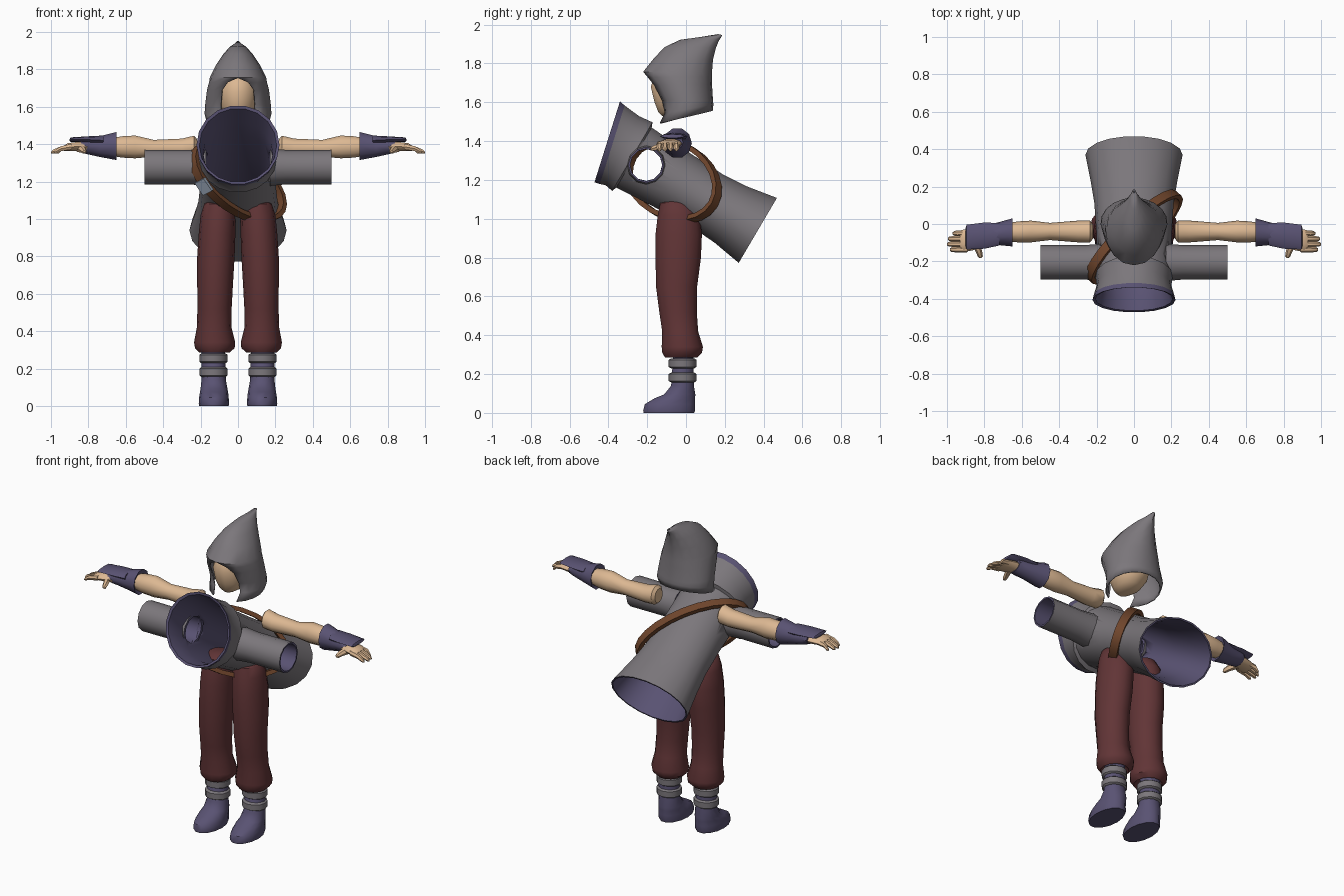
import bpy, bmesh, math
from mathutils import Vector as V

if "Cube" in bpy.data.objects:
    bpy.data.objects.remove(bpy.data.objects["Cube"])

def material(name, rgb):
    m = bpy.data.materials.new(name)
    m.diffuse_color = (*rgb, 1)
    m.use_nodes = True
    m.node_tree.nodes["Principled BSDF"].inputs["Base Color"].default_value = m.diffuse_color
    return m

GREY = material("grey_cloth", (0.2, 0.185, 0.2))
PURPLE = material("purple_cloth", (0.1, 0.085, 0.17))
RED = material("dark_red", (0.12, 0.035, 0.037))
BROWN = material("leather", (0.16, 0.06, 0.025))
SKIN = material("skin", (0.72, 0.48, 0.29))
STEEL = material("steel", (0.35, 0.42, 0.52))
X, Y, Z = V((1, 0, 0)), V((0, 1, 0)), V((0, 0, 1))

def ell(c, u, v, n):
    """Elliptical ring of points about c."""
    return [V(c) + u * math.cos(2 * math.pi * i / n) + v * math.sin(2 * math.pi * i / n)
            for i in range(n)]

def loft(name, rings, mats, wrap=False, caps=True, closed=True, mirror=False,
         inner_from=None, angle=40):
    """Skin a list of rings; wrap joins last to first, inner_from switches to mats[1]."""
    bm = bmesh.new()
    vs = [[bm.verts.new(p) for p in r] for r in rings]
    n, m = len(rings[0]), len(rings)
    for i in range(m if wrap else m - 1):
        a, b = vs[i], vs[(i + 1) % m]
        for j in range(n if closed else n - 1):
            k = (j + 1) % n
            f = bm.faces.new((a[j], a[k], b[k], b[j]))
            f.material_index = int(inner_from is not None and i >= inner_from)
    if caps and not wrap:
        bm.faces.new(vs[0])
        bm.faces.new(vs[-1])
    bmesh.ops.remove_doubles(bm, verts=bm.verts, dist=0.0005)
    bmesh.ops.recalc_face_normals(bm, faces=bm.faces)
    me = bpy.data.meshes.new(name)
    bm.to_mesh(me)
    bm.free()
    for mt in mats:
        me.materials.append(mt)
    ob = bpy.data.objects.new(name, me)
    bpy.context.collection.objects.link(ob)
    bpy.ops.object.select_all(action='DESELECT')
    ob.select_set(True)
    bpy.context.view_layer.objects.active = ob
    bpy.ops.object.shade_smooth_by_angle(angle=math.radians(angle))
    if mirror:
        ob.modifiers.new("mirror", 'MIRROR')
    return ob

def limb_x(name, rows, mat, n=10):
    """Mirrored limb along x; rows are x, y, z, y radius, z radius."""
    return loft(name, [ell((x, y, z), Y * ry, Z * rz, n) for x, y, z, ry, rz in rows],
                [mat], mirror=True)

def limb_z(name, rows, mat, n=12):
    """Mirrored limb along z; rows are z, x min, x max, y min, y max."""
    return loft(name, [ell(((a + b) / 2, (c + d) / 2, z), X * ((b - a) / 2), Y * ((d - c) / 2), n)
                       for z, a, b, c, d in rows], [mat], mirror=True)

# Tunic: tilted hollow tube, s runs along its axis from hem to collar
HEM, AX, UP = V((0, 0.37, 0.94)), V((0, -0.862, 0.507)), V((0, 0.507, 0.862))

def tunic_ring(s, rx, rt, tilt=0.0):
    return ell(HEM + AX * s, X * rx, UP * rt + AX * (tilt * rt), 18)

outer = [(0, .26, .197), (.16, .232, .17), (.3, .212, .16), (.5, .2, .168), (.68, .2, .178),
         (.74, .2, .182), (.75, .207, .208), (.81, .2, .2, .08), (.87, .215, .21, .23),
         (.9, .222, .216, .23)]
inner = [(.895, .207, .202, .23), (.81, .186, .186, .08), (.72, .188, .17), (.5, .188, .156),
         (.3, .2, .148), (.16, .22, .158), (0, .25, .187)]
tunic = loft("tunic", [tunic_ring(*r) for r in outer + inner], [GREY, PURPLE],
             wrap=True, inner_from=8)

# Arm holes through the tunic
SY, SZ = -0.205, 1.277
cutter = loft("armhole_cutter", [ell((x, SY, SZ), Y * .082, Z * .082, 12) for x in (-.6, .6)],
              [PURPLE])
cutter.hide_render = True
mod = tunic.modifiers.new("armholes", 'BOOLEAN')
mod.object, mod.operation, mod.solver = cutter, 'DIFFERENCE', 'EXACT'
bpy.context.view_layer.objects.active = tunic
bpy.ops.object.modifier_apply(modifier="armholes")
bpy.data.objects.remove(cutter)

# Empty sleeves
loft("sleeve", [ell((x, SY, SZ), Y * r, Z * r, 12) for x, r in
                ((.17, .1), (.26, .092), (.5, .093), (.5, .083), (.26, .082), (.17, .082))],
     [GREY, PURPLE], wrap=True, inner_from=2, mirror=True)

# Diagonal belt around the tunic
def belt_point(a):
    x, t = 0.236 * math.cos(a), 0.19 * math.sin(a)
    return HEM + AX * (0.51 - 1.03 * x) + X * x + UP * t

WIDE = (AX + X).normalized()
belt = []
for i in range(24):
    a = 2 * math.pi * i / 24
    out = (X * math.cos(a) + UP * math.sin(a))
    out = (out - WIDE * out.dot(WIDE)).normalized()
    p = belt_point(a)
    belt.append([p + WIDE * w + out * o for w, o in
                 ((-.025, -.014), (.025, -.014), (.025, .012), (-.025, .012))])
loft("belt", belt, [BROWN], wrap=True)

# Belt buckle: flat frame lying on the belt
a = math.radians(222)
out = X * math.cos(a) + UP * math.sin(a)
out = (out - WIDE * out.dot(WIDE)).normalized()
side = out.cross(WIDE)
c = belt_point(a) + out * 0.012
loft("buckle", [[c + out * o + side * (h * .04) + WIDE * (k * .034)
                 for h, k in ((-1, -1), (1, -1), (1, 1), (-1, 1))] for o in (-.008, .012)], [STEEL])

# Hood: rows are z, y front, y back, half width, half opening, lift at the back
hood = []
for z, yf, yb, hw, op, lift in (
        (1.487, -.15, .135, .165, .08, .07), (1.54, -.125, .137, .175, .09, .05),
        (1.61, -.14, .135, .172, .09, 0), (1.69, -.185, .13, .162, .084, 0),
        (1.73, -.205, .13, .153, .055, 0), (1.755, -.217, .13, .147, 0, 0),
        (1.82, -.165, .135, .115, 0, 0), (1.88, -.11, .15, .075, 0, 0),
        (1.918, -.03, .165, .04, 0, 0), (1.933, .08, .175, .018, 0, 0),
        (1.947, .165, .182, .004, 0, 0)):
    t0 = math.asin(op / hw)
    row = []
    for i in range(17):
        t = t0 + (2 * math.pi - 2 * t0) * i / 16
        row.append(V((hw * math.sin(t), (yf + yb) / 2 - (yb - yf) / 2 * math.cos(t),
                      z + lift * (1 - math.cos(t)) / 2)))
    hood.append(row)
h = loft("hood", hood, [GREY], caps=False, closed=False)
sol = h.modifiers.new("thickness", 'SOLIDIFY')
sol.thickness, sol.offset = 0.008, 0

# Head inside the hood
loft("head", [ell((0, y, z), X * rx, Y * ry, 14) for z, y, rx, ry in
              ((1.53, -.08, .035, .045), (1.55, -.06, .07, .085), (1.6, -.045, .1, .12),
               (1.68, -.04, .11, .145), (1.75, -.03, .1, .13), (1.8, -.02, .06, .08))], [SKIN])

# Bare arms
limb_x("arm", [(.22, -.04, 1.385, .04, .045), (.235, -.04, 1.388, .058, .06),
               (.3, -.04, 1.378, .058, .054), (.45, -.04, 1.378, .046, .047),
               (.55, -.04, 1.385, .058, .064), (.62, -.042, 1.385, .056, .06),
               (.7, -.045, 1.385, .045, .045)], SKIN)
# Bracers with a plate over the back of the hand
limb_x("bracer", [(.665, -.045, 1.39, .05, .05), (.65, -.045, 1.39, .075, .079),
                  (.74, -.053, 1.387, .058, .058), (.81, -.063, 1.391, .056, .046),
                  (.84, -.068, 1.393, .054, .038)], PURPLE)
limb_x("hand_guard", [(.72, -.055, 1.42, .06, .026), (.8, -.062, 1.424, .07, .018),
                      (.895, -.07, 1.424, .066, .012), (.9, -.07, 1.422, .05, .006)], PURPLE, 8)
# Hands and fingers
limb_x("hand", [(.8, -.07, 1.385, .045, .028), (.86, -.08, 1.387, .06, .026),
                (.91, -.09, 1.384, .06, .022), (.93, -.09, 1.378, .055, .015)], SKIN)
for i in range(4):
    y = -.137 + i * .029
    tip = (.985, 1.0, .995, .97)[i]
    limb_x("finger", [(.89, y, 1.386, .014, .017), (.945, y, 1.376, .015, .015),
                      (tip - .01, y, 1.36, .013, .012), (tip, y, 1.354, .006, .006)], SKIN, 6)
loft("thumb", [ell(p, X * r, Z * r, 6) for p, r in
               (((.85, -.1, 1.38), .024), ((.83, -.145, 1.37), .018),
                ((.822, -.172, 1.362), .014), ((.822, -.182, 1.36), .006))], [SKIN], mirror=True)

# Baggy trousers
limb_z("trouser_leg", [(.32, .075, .195, -.075, .045), (.285, .045, .205, -.11, .06),
                       (.31, .018, .23, -.125, .085), (.34, .015, .235, -.128, .09),
                       (.42, .035, .22, -.125, .065), (.52, .034, .217, -.14, .058),
                       (.65, .027, .218, -.157, .06), (.8, .018, .218, -.16, .08),
                       (.92, .014, .21, -.16, .085), (1.02, .012, .2, -.148, .072),
                       (1.08, .02, .18, -.135, .04), (1.1, .05, .15, -.1, 0)], RED, 14)

# Boots
limb_z("boot", [(0, .05, .207, -.222, .045), (.012, .047, .21, -.224, .05),
                (.045, .05, .208, -.215, .05), (.075, .053, .203, -.165, .05),
                (.095, .057, .2, -.115, .05), (.14, .065, .195, -.078, .042),
                (.33, .07, .195, -.065, .04)], PURPLE, 14)
# Ankle wraps
for z in (.182, .255):
    limb_z("ankle_band", [(z - .026, .065, .197, -.075, .042), (z - .018, .056, .206, -.09, .054),
                          (z + .018, .056, .206, -.09, .054), (z + .026, .065, .197, -.075, .042)],
           GREY)
